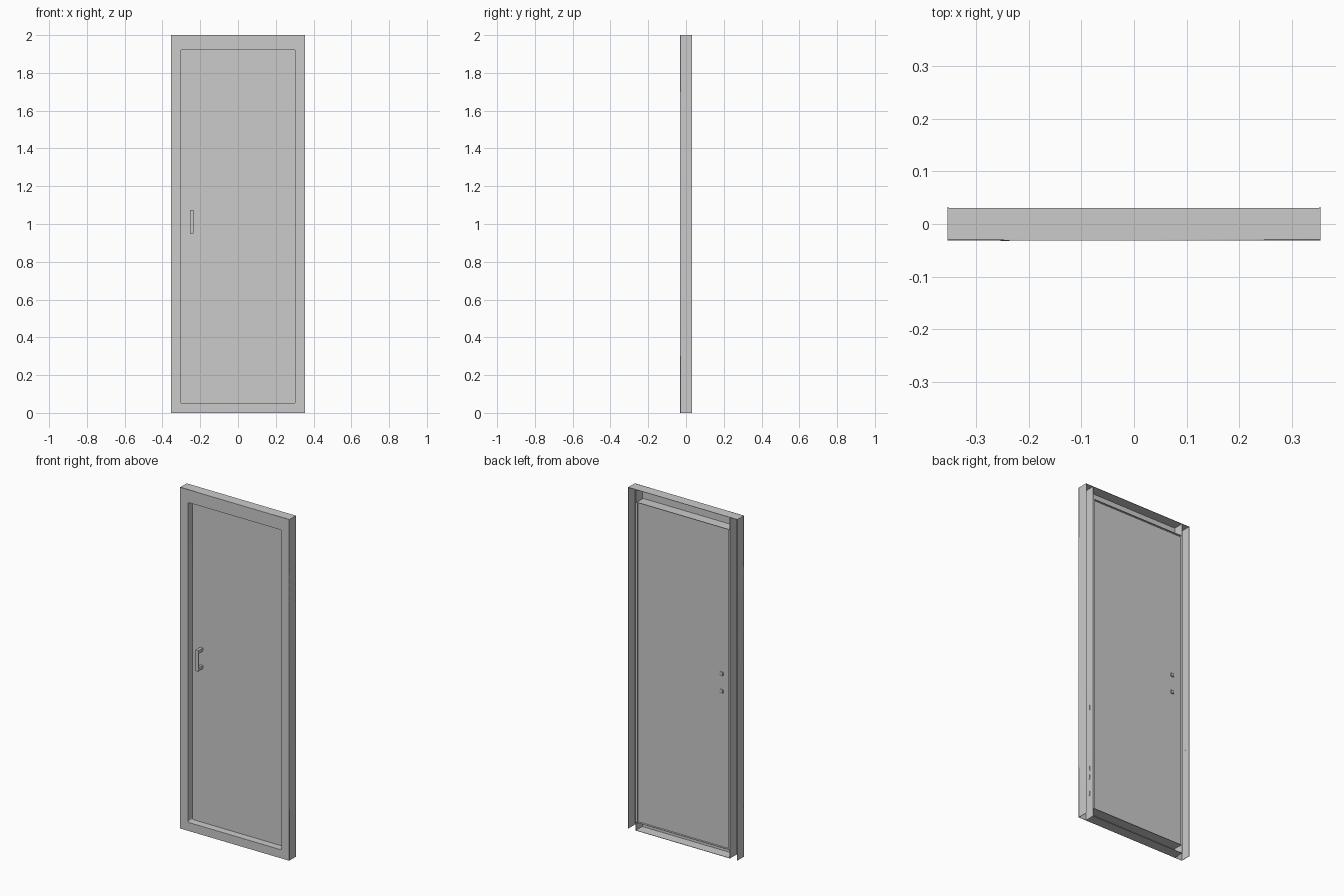
import bpy, math

if "Cube" in bpy.data.objects:
    bpy.data.objects.remove(bpy.data.objects["Cube"])

W, H = 0.354, 2.0          # half width and height of the frame
OX, Z0, Z1 = 0.304, 0.05, 1.925   # opening half width, bottom, top
FRONT, BACK = -0.031, 0.032
T = 0.002                  # sheet metal thickness


def box(name, x0, x1, y0, y1, z0, z1, bevel=0.0):
    bpy.ops.mesh.primitive_cube_add(
        size=1, location=((x0 + x1) / 2, (y0 + y1) / 2, (z0 + z1) / 2))
    o = bpy.context.object
    o.name = name
    o.scale = (x1 - x0, y1 - y0, z1 - z0)
    bpy.ops.object.transform_apply(location=False, rotation=False, scale=True)
    if bevel:
        m = o.modifiers.new("bevel", 'BEVEL')
        m.width, m.segments = bevel, 2
    return o


def rect(x, z0, z1, r=0.0):
    """Outline of an upright rectangle, optionally with round corners."""
    if not r:
        return [(-x, z0), (x, z0), (x, z1), (-x, z1)]
    pts = []
    for i, (cx, cz) in enumerate([(x - r, z1 - r), (r - x, z1 - r),
                                  (r - x, z0 + r), (x - r, z0 + r)]):
        for k in range(5):
            a = math.radians(90 * i + 22.5 * k)
            pts.append((cx + r * math.cos(a), cz + r * math.sin(a)))
    return pts


def plate(name, outlines, y0, y1):
    """Filled outline (second outline is a hole) extruded from y0 to y1."""
    c = bpy.data.curves.new(name, 'CURVE')
    c.dimensions, c.fill_mode = '2D', 'BOTH'
    c.extrude = (y1 - y0) / 2
    for pts in outlines:
        s = c.splines.new('POLY')
        s.points.add(len(pts) - 1)
        for p, (x, z) in zip(s.points, pts):
            p.co = (x, z, 0, 1)
        s.use_cyclic_u = True
    o = bpy.data.objects.new(name, c)
    bpy.context.collection.objects.link(o)
    o.rotation_euler.x = math.pi / 2
    o.location.y = (y0 + y1) / 2
    bpy.ops.object.select_all(action='DESELECT')
    o.select_set(True)
    bpy.context.view_layer.objects.active = o
    bpy.ops.object.convert(target='MESH')
    return bpy.context.object


# Frame front and the reveal folded back around the opening
plate("frame_front", [rect(W, 0, H), rect(OX, Z0, Z1, 0.01)], FRONT, FRONT + T)
plate("frame_reveal", [rect(OX + T, Z0 - T, Z1 + T, 0.012),
                       rect(OX, Z0, Z1, 0.01)], FRONT, BACK - T)

# Top and bottom flanges of the open-backed frame
box("top_flange", -W, W, FRONT, BACK - T, H - T, H)
box("bottom_flange", -OX, OX, FRONT, BACK - T, 0, T)

# Door panel
box("door_panel", -OX, OX, 0.012, 0.018, Z0, Z1)

# Side channels: outer wall, inner wall with a narrow lip, and fixing slots
for side, s in (("left", -1), ("right", 1)):
    def sbox(name, a, b, *rest):
        box(side + name, min(s * a, s * b), max(s * a, s * b), *rest)
    sbox("_outer_wall", W - T, W, FRONT, BACK, 0, H)
    sbox("_inner_wall", OX, OX + T, FRONT, BACK - T, 0, H - T)
    sbox("_inner_lip", OX - 0.012, OX + T, BACK - 2 * T, BACK - T, Z0, Z1)
    for z in (0.15, 0.25, 0.30, 0.67):
        sbox("_outer_slot", W - T - 0.001, W - T, -0.003, 0.003, z - 0.014, z + 0.014)
        sbox("_inner_slot", OX + T, OX + T + 0.001, -0.003, 0.003, z - 0.014, z + 0.014)

# Pull handle with two posts and their bolt heads behind the panel
HX = -0.245
box("handle_bar", HX - 0.01, HX + 0.01, -0.032, -0.022, 0.95, 1.075, 0.002)
for z in (0.961, 1.064):
    box("handle_post", HX - 0.009, HX + 0.009, -0.024, 0.013, z - 0.01, z + 0.01, 0.002)
    box("handle_bolt", HX - 0.01, HX + 0.01, 0.017, 0.025, z - 0.01, z + 0.01, 0.002)
